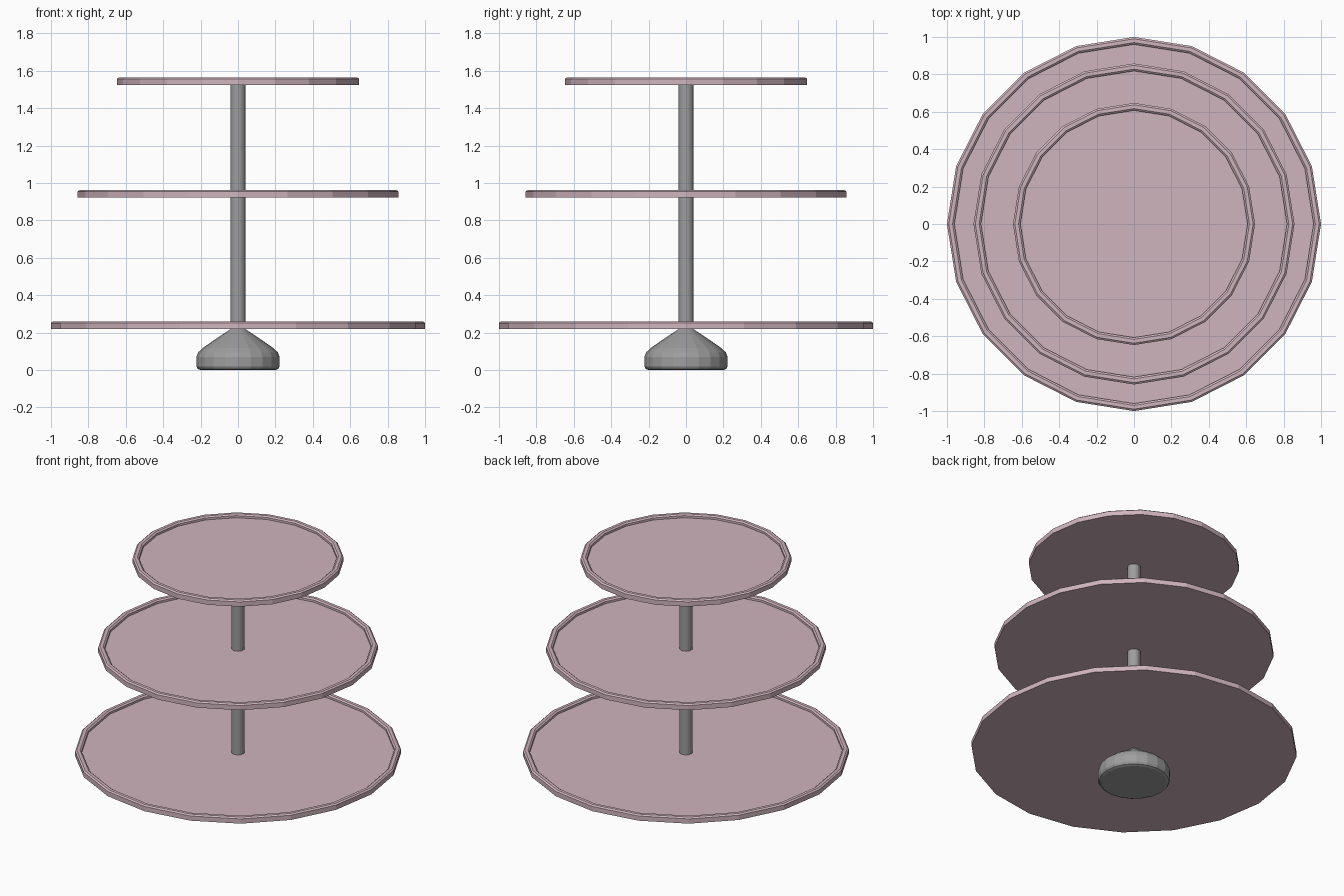
import bpy, bmesh, math

if "Cube" in bpy.data.objects:
    bpy.data.objects.remove(bpy.data.objects["Cube"])


def material(name, rgb):
    m = bpy.data.materials.new(name)
    m.diffuse_color = (*rgb, 1)
    m.use_nodes = True
    m.node_tree.nodes["Principled BSDF"].inputs["Base Color"].default_value = m.diffuse_color
    return m


PINK = material("dusty pink", (0.63, 0.46, 0.51))
GREY = material("metal grey", (0.34, 0.34, 0.34))


def lathe(name, profile, mat, sides=20):
    """Revolve (radius, z) points around z; flat caps close both ends."""
    bm = bmesh.new()
    rings = []
    for r, z in profile:
        rings.append([bm.verts.new((r * math.cos(2 * math.pi * i / sides),
                                    r * math.sin(2 * math.pi * i / sides), z))
                      for i in range(sides)])
    for a, b in zip(rings, rings[1:]):
        for i in range(sides):
            j = (i + 1) % sides
            bm.faces.new((a[i], a[j], b[j], b[i]))
    bm.faces.new(rings[0][::-1])
    bm.faces.new(rings[-1])
    bmesh.ops.recalc_face_normals(bm, faces=bm.faces)
    me = bpy.data.meshes.new(name)
    bm.to_mesh(me)
    bm.free()
    me.materials.append(mat)
    ob = bpy.data.objects.new(name, me)
    bpy.context.collection.objects.link(ob)
    return ob


# Three trays with a raised, chamfered rim
for name, r, z in (("bottom_tray", 1.0, 0.22),
                   ("middle_tray", 0.858, 0.922),
                   ("top_tray", 0.647, 1.525)):
    lathe(name, [(r, z), (r, z + 0.032), (r - 0.01, z + 0.04),
                 (r - 0.03, z + 0.04), (r - 0.04, z + 0.032),
                 (r - 0.04, z + 0.018)], PINK)

# Central post
lathe("post", [(0.04, 0.2), (0.04, 1.53)], GREY)

# Weighted foot
lathe("foot", [(0.2, 0), (0.215, 0.006), (0.223, 0.02), (0.223, 0.07),
               (0.213, 0.095), (0.19, 0.117), (0.15, 0.145), (0.035, 0.222)], GREY)
